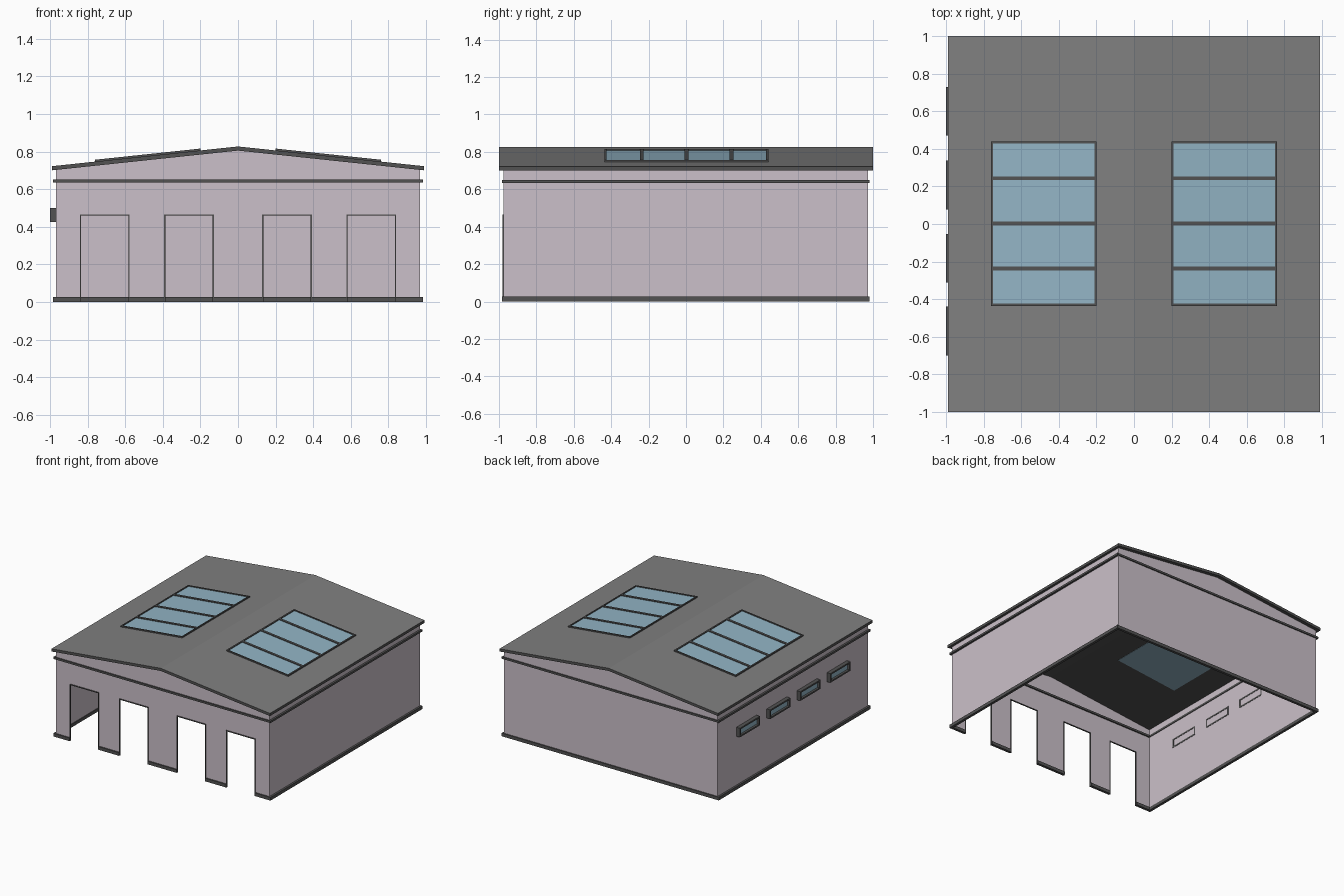
import bpy, bmesh

if "Cube" in bpy.data.objects:
    bpy.data.objects.remove(bpy.data.objects["Cube"])


def material(name, rgb):
    m = bpy.data.materials.new(name)
    m.diffuse_color = (*rgb, 1)
    m.use_nodes = True
    m.node_tree.nodes["Principled BSDF"].inputs["Base Color"].default_value = m.diffuse_color
    return m


WALL = material("pale pink wall", (0.60, 0.53, 0.585))
ROOF = material("grey roof", (0.215, 0.215, 0.215))
TRIM = material("dark trim", (0.085, 0.085, 0.085))
GLASS = material("blue glass", (0.29, 0.46, 0.56))

WX, WY0, WY1 = 0.968, -0.975, 0.972         # wall planes
EAVE_X, EAVE_Z, RIDGE_Z, THICK = 0.99, 0.722, 0.827, 0.022
SLOPE = (RIDGE_Z - EAVE_Z) / EAVE_X
DOORS = [(-0.838, -0.58), (-0.39, -0.132), (0.132, 0.39), (0.58, 0.838)]
DOOR_H = 0.462


def flat(x, y, z):
    return (x, y, z)


def on_roof(x, y, z):
    """Height measured from the sloping roof surface."""
    return (x, y, RIDGE_Z - SLOPE * abs(x) + z)


def boxes(name, mat, spans, place=flat):
    """One object from (x0, x1, y0, y1, z0, z1) spans."""
    bm = bmesh.new()
    for x0, x1, y0, y1, z0, z1 in spans:
        ret = bmesh.ops.create_cube(bm, size=1)
        for v in ret["verts"]:
            v.co = place(x1 if v.co.x > 0 else x0,
                         y1 if v.co.y > 0 else y0,
                         z1 if v.co.z > 0 else z0)
    return finish(name, mat, bm)


def polygon(name, mat, pts, extrude=None):
    bm = bmesh.new()
    f = bm.faces.new([bm.verts.new(p) for p in pts])
    if extrude:
        ret = bmesh.ops.extrude_face_region(bm, geom=[f], use_keep_orig=True)
        vs = [g for g in ret["geom"] if isinstance(g, bmesh.types.BMVert)]
        bmesh.ops.translate(bm, verts=vs, vec=extrude)
        bmesh.ops.recalc_face_normals(bm, faces=bm.faces)
    return finish(name, mat, bm)


def finish(name, mat, bm):
    me = bpy.data.meshes.new(name)
    bm.to_mesh(me)
    bm.free()
    me.materials.append(mat)
    ob = bpy.data.objects.new(name, me)
    bpy.context.collection.objects.link(ob)
    return ob


# Gable walls: the front one is notched by four open doorways
def under_roof(x):
    return RIDGE_Z - THICK - SLOPE * abs(x) + 0.004


gable = [(WX, under_roof(WX)), (0, under_roof(0)), (-WX, under_roof(WX))]
base = [(-WX, 0)]
for a, b in DOORS:
    base += [(a, 0), (a, DOOR_H), (b, DOOR_H), (b, 0)]
base.append((WX, 0))
polygon("front_wall", WALL, [(x, WY0, z) for x, z in base + gable])
polygon("back_wall", WALL,
        [(x, WY1, z) for x, z in reversed([(-WX, 0), (WX, 0)] + gable)])

# Side walls
top = under_roof(WX)
polygon("right_wall", WALL,
        [(WX, WY0, 0), (WX, WY1, 0), (WX, WY1, top), (WX, WY0, top)])
polygon("left_wall", WALL,
        [(-WX, WY1, 0), (-WX, WY0, 0), (-WX, WY0, top), (-WX, WY1, top)])

# Roof slab with a low ridge
prof = [(-EAVE_X, EAVE_Z), (0, RIDGE_Z), (EAVE_X, EAVE_Z),
        (EAVE_X, EAVE_Z - THICK), (0, RIDGE_Z - THICK), (-EAVE_X, EAVE_Z - THICK)]
roof = polygon("roof", ROOF, [(x, -1, z) for x, z in prof], (0, 2, 0))
roof.data.materials.append(TRIM)
for f in roof.data.polygons:                # only the top slopes are light grey
    f.material_index = 0 if f.normal.z > 0.5 else 1

# Plinth and cornice bands straddling the walls
OX, OY0, OY1, D = 0.984, -0.985, 0.981, 0.021


def band(z0, z1, front):
    return ([(a, b, OY0, OY0 + D, z0, z1) for a, b in front]
            + [(-OX, OX, OY1 - D, OY1, z0, z1)]
            + [(s * OX - D / 2 - s * D / 2, s * OX + D / 2 - s * D / 2,
                OY0 + D, OY1 - D, z0, z1) for s in (-1, 1)])


edges = [-OX] + [v for d in DOORS for v in d] + [OX]
boxes("plinth", TRIM, band(0, 0.026, list(zip(edges[::2], edges[1::2]))))
boxes("cornice", TRIM, band(0.635, 0.651, [(-OX, OX)]))

# Thin door frames
frames = []
W = 0.007
for a, b in DOORS:
    y = (WY0 - 0.005, WY0 + 0.004)
    frames += [(a - W / 2, a + W / 2, *y, 0, DOOR_H),
               (b - W / 2, b + W / 2, *y, 0, DOOR_H),
               (a - W / 2, b + W / 2, *y, DOOR_H - W / 2, DOOR_H + W / 2)]
boxes("door_frames", TRIM, frames)

# Skylights on both slopes
Y0, Y1, XI, XO, B = -0.435, 0.44, 0.2, 0.76, 0.011
for side, s in (("left", -1), ("right", 1)):
    def sx(a, b):
        return (min(s * a, s * b), max(s * a, s * b))
    boxes(side + "_skylight_glass", GLASS,
          [(*sx(XI + B / 2, XO - B / 2), Y0 + B / 2, Y1 - B / 2,
            -THICK - 0.002, 0.004)], on_roof)
    bars = [(*sx(XI, XI + B), Y0, Y1), (*sx(XO - B, XO), Y0, Y1),
            (*sx(XI, XO), Y0, Y0 + B), (*sx(XI, XO), Y1 - B, Y1)]
    bars += [(*sx(XI, XO), y - 0.01, y + 0.01) for y in (-0.237, 0.003, 0.243)]
    boxes(side + "_skylight_frame", TRIM,
          [(*b, -0.004, 0.010) for b in bars], on_roof)

# Four small framed windows on the left wall
win_frame, win_glass = [], []
Z0, Z1, F = 0.425, 0.5, 0.012
for yc in (-0.57, -0.182, 0.208, 0.6):
    a, b = yc - 0.13, yc + 0.13
    x = (-1.0, -WX + 0.002)
    win_frame += [(*x, a, b, Z0, Z0 + F), (*x, a, b, Z1 - F, Z1),
                  (*x, a, a + F, Z0 + F, Z1 - F), (*x, b - F, b, Z0 + F, Z1 - F)]
    win_glass.append((-0.982, -WX - 0.001, a + F, b - F, Z0 + F, Z1 - F))
boxes("side_window_frames", TRIM, win_frame)
boxes("side_window_glass", GLASS, win_glass)
